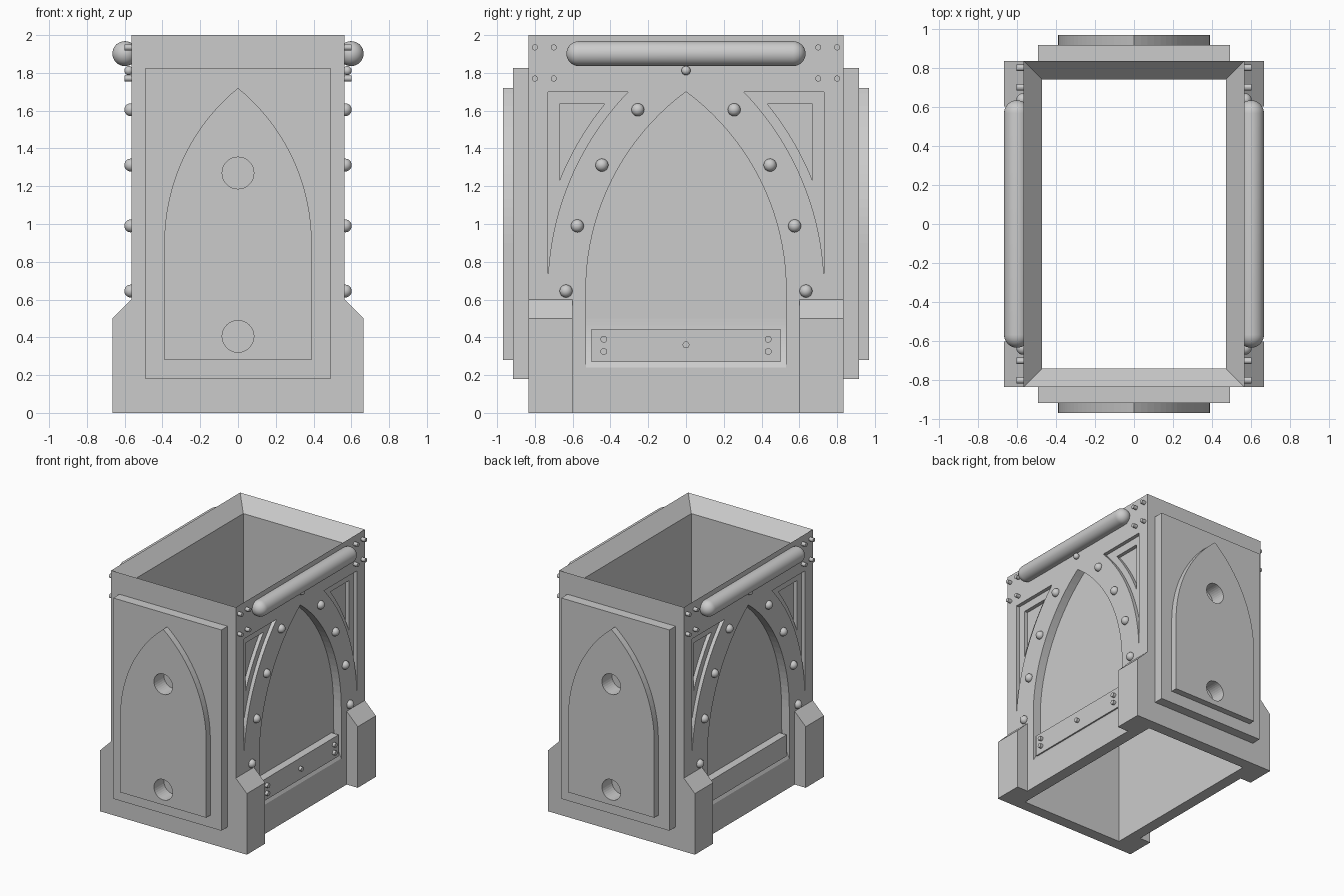
import bpy, bmesh
from math import sin, cos, acos, pi
from mathutils import Matrix

cube = bpy.data.objects.get("Cube")
if cube:
    bpy.data.objects.remove(cube, do_unlink=True)

grey = bpy.data.materials.new("light_grey")
grey.use_nodes = True
grey.diffuse_color = (0.6, 0.6, 0.6, 1)
grey.node_tree.nodes["Principled BSDF"].inputs["Base Color"].default_value = (0.6, 0.6, 0.6, 1)


def make(name, bm, smooth=False):
    bmesh.ops.recalc_face_normals(bm, faces=bm.faces)
    # A ring-shaped solid can come out inside out, which breaks cutting
    if bm.calc_volume(signed=True) < 0:
        bmesh.ops.reverse_faces(bm, faces=bm.faces)
    mesh = bpy.data.meshes.new(name)
    for f in bm.faces:
        f.smooth = smooth
    bm.to_mesh(mesh)
    bm.free()
    ob = bpy.data.objects.new(name, mesh)
    mesh.materials.append(grey)
    bpy.context.collection.objects.link(ob)
    return ob


def prism(name, points, place, a, b):
    """Extrude a 2D outline from depth a to b; place maps (u, v, depth) to 3D."""
    bm = bmesh.new()
    near = [bm.verts.new(place(u, v, a)) for u, v in points]
    far = [bm.verts.new(place(u, v, b)) for u, v in points]
    bm.faces.new(near)
    bm.faces.new(far)
    n = len(points)
    for i in range(n):
        j = (i + 1) % n
        bm.faces.new((near[i], near[j], far[j], far[i]))
    return make(name, bm)


def box_outline(w, z0, z1):
    return [(-w, z0), (w, z0), (w, z1), (-w, z1)]


def arc(centre, r, z0, z1, steps=20):
    """Points of a circle, right of its centre, between two heights."""
    cu, cz = centre
    a0, a1 = (acos(max(-1, min(1, (z - cz) / r))) for z in (z0, z1))
    angles = [a0 + (a1 - a0) * i / steps for i in range(steps + 1)]
    return [(cu + r * sin(a), cz + r * cos(a)) for a in angles]


def arch_outline(w, base, spring, apex):
    h = apex - spring
    r = (h * h + w * w) / (2 * w)
    right = [(w, base)] + arc((w - r, spring), r, spring, apex)
    right[-1] = (0, apex)
    return right + [(-u, v) for u, v in reversed(right[:-1])]


def cut(ob, cutters):
    for c in cutters:
        c.hide_render = True
        m = ob.modifiers.new("cut", 'BOOLEAN')
        m.operation = 'DIFFERENCE'
        m.object = c
        m.solver = 'EXACT'
    bpy.context.view_layer.update()
    deps = bpy.context.evaluated_depsgraph_get()
    mesh = bpy.data.meshes.new_from_object(ob.evaluated_get(deps))
    ob.modifiers.clear()
    ob.data = mesh
    for c in cutters:
        bpy.data.objects.remove(c, do_unlink=True)


def on_side(s):
    return lambda u, v, d: (s * d, u, v)


def on_end(s):
    return lambda u, v, d: (u, s * d, v)


def stud(name, s, y, z, r, tip):
    """Flat-ended pin sticking out of a side wall."""
    ring = [(y + r * cos(i * pi / 8), z + r * sin(i * pi / 8)) for i in range(16)]
    return prism(name, ring, on_side(s), 0.55, tip)


def dome(name, s, y, z, r):
    bm = bmesh.new()
    bmesh.ops.create_uvsphere(bm, u_segments=20, v_segments=12, radius=r,
                              matrix=Matrix.Translation((s * (0.602 - r), y, z)))
    return make(name, bm, True)


# Open shell with a bevelled upper rim
X, Y = 0.565, 0.835
bm = bmesh.new()
rings = []
for x, y, z in ((X, Y, 0), (X, Y, 2), (0.47, 0.74, 1.89), (0.47, 0.74, 0)):
    rings.append([bm.verts.new((a * x, b * y, z)) for a, b in ((-1, -1), (1, -1), (1, 1), (-1, 1))])
for k in range(4):
    p, q = rings[k], rings[(k + 1) % 4]
    for i in range(4):
        j = (i + 1) % 4
        bm.faces.new((p[i], p[j], q[j], q[i]))
shell = make("shell", bm)

# Recessed arches and stepped corner triangles in both sides
FLOOR = 0.495
centre = (-0.775, 0.65)
for s in (1, -1):
    cutters = [prism("arch_cutter", arch_outline(0.53, 0.24, 0.65, 1.70), on_side(s), FLOOR, 0.7)]
    for m in (1, -1):
        for r, low, top, depth in ((1.507, 0.67, 1.70, 0.535), (1.557, 1.23, 1.635, 0.505)):
            tri = arc(centre, r, low, top)
            tri.append((tri[0][0], top))
            cutters.append(prism("corner_cutter", [(m * u, v) for u, v in tri], on_side(s), depth, 0.7))
    cut(shell, cutters)

for s, side in ((1, "left"), (-1, "right")):
    # Curved sill that runs the arch floor out to the wall
    sill = [(0.48, 0.24), (X, 0.24)]
    for i in range(1, 9):
        t = i / 8
        sill.append((FLOOR + (X - FLOOR) * (1 - t) ** 2, 0.24 + 0.26 * t))
    sill.append((0.48, 0.5))
    ob = prism(side + "_arch_sill", sill, lambda u, v, d: (s * u, d, v), -0.53, 0.53)
    for f in ob.data.polygons:
        f.use_smooth = 0.005 < f.normal.z < 0.99

    # Plate at the foot of the arch
    prism(side + "_foot_plate", box_outline(0.5, 0.27, 0.445), on_side(s), 0.49, 0.562)
    if s > 0:
        for y, z in ((-0.435, 0.39), (-0.435, 0.325), (0.435, 0.39), (0.435, 0.325), (0, 0.36)):
            stud("foot_plate_stud", s, y, z, 0.018, 0.585)

    # Grab bar with round ends
    bm = bmesh.new()
    bmesh.ops.create_uvsphere(bm, u_segments=32, v_segments=16, radius=0.066)
    top_half = [f for f in bm.faces if f.calc_center_median().z > 0]
    split = bmesh.ops.split(bm, geom=top_half)
    moved = [g for g in split["geom"] if isinstance(g, bmesh.types.BMVert)]
    bmesh.ops.translate(bm, verts=moved, vec=(0, 0, 1.134))
    bmesh.ops.bridge_loops(bm, edges=[e for e in bm.edges if e.is_boundary])
    bmesh.ops.transform(bm, verts=bm.verts, matrix=Matrix.Translation((s * 0.599, 0.567, 1.902))
                        @ Matrix.Rotation(pi / 2, 4, 'X'))
    make(side + "_grab_bar", bm, True)

    # Rivets around the arch and in the upper corners
    dome("apex_rivet", s, 0, 1.812, 0.024)
    for m in (1, -1):
        for y, z in ((0.255, 1.605), (0.445, 1.312), (0.575, 0.99), (0.635, 0.645)):
            dome("arch_rivet", s, m * y, z, 0.034)
        for y in (0.7, 0.8):
            for z in (1.77, 1.935):
                stud("corner_stud", s, m * y, z, 0.016, 0.6)

        # Corner buttress with sloped top
        leg = [(0.55, 0), (0.665, 0), (0.665, 0.5), (X, 0.6), (0.55, 0.6)]
        prism("corner_buttress", [(s * u, v) for u, v in leg], on_end(m), 0.6, Y)

# Layered end panels with round sockets
for s, end in ((-1, "front"), (1, "back")):
    panel = prism(end + "_panel", box_outline(0.49, 0.18, 1.825), on_end(s), 0.82, 0.915)
    arch = prism(end + "_arch_panel", arch_outline(0.39, 0.28, 0.9, 1.72), on_end(s), 0.91, 0.968)
    for ob in (panel, arch):
        sockets = []
        for z in (0.405, 1.27):
            ring = [(0.084 * cos(i * pi / 16), z + 0.084 * sin(i * pi / 16)) for i in range(32)]
            sockets.append(prism("socket_cutter", ring, on_end(s), 0.84, 1.1))
        cut(ob, sockets)
